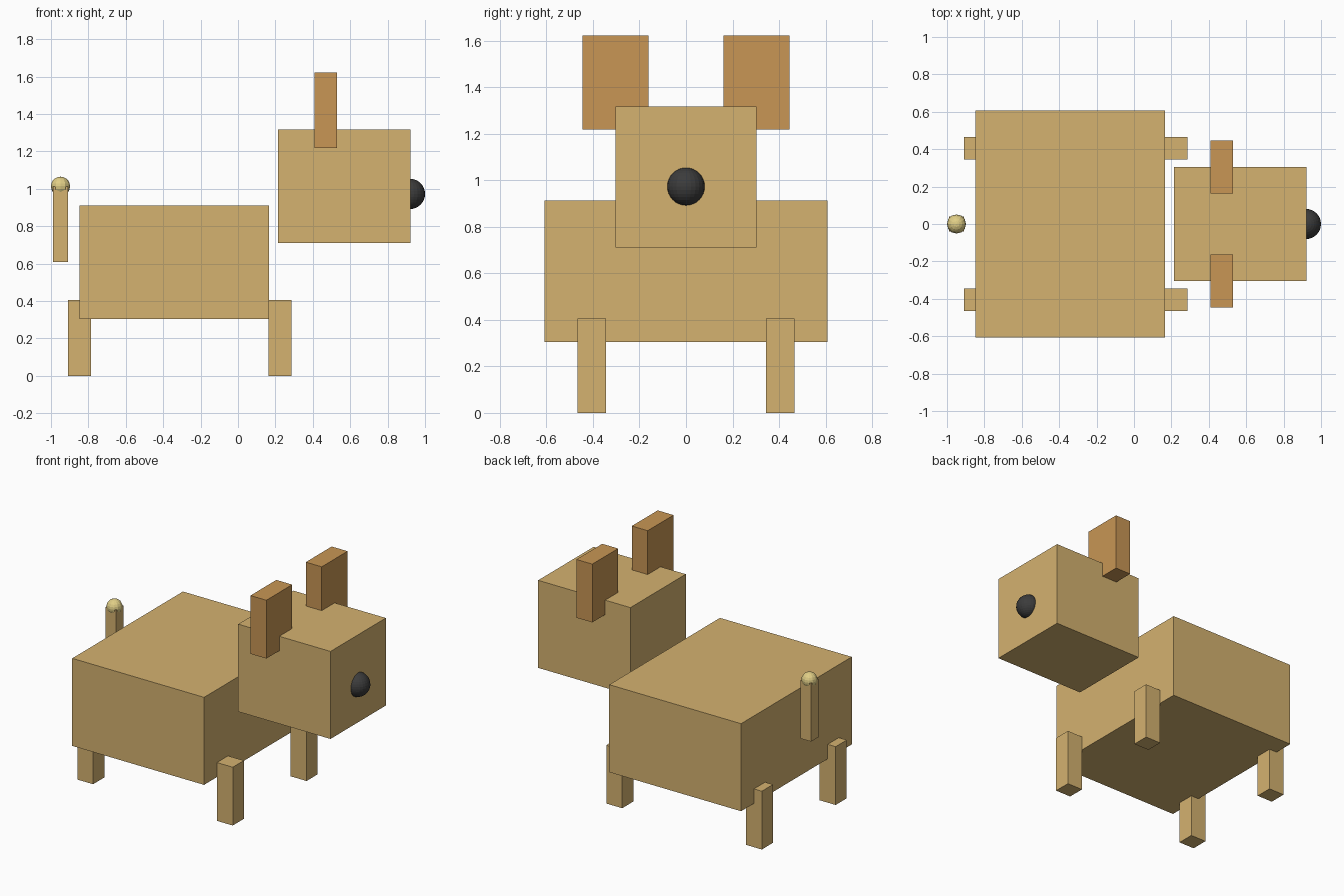
import bpy

if "Cube" in bpy.data.objects:
    bpy.data.objects.remove(bpy.data.objects["Cube"])


def material(name, rgb):
    m = bpy.data.materials.new(name)
    m.diffuse_color = (*rgb, 1)
    m.use_nodes = True
    m.node_tree.nodes["Principled BSDF"].inputs["Base Color"].default_value = m.diffuse_color
    return m


TAN = material("tan", (0.66, 0.445, 0.162))
BROWN = material("brown", (0.58, 0.305, 0.09))
CREAM = material("cream", (0.75, 0.62, 0.24))
DARK = material("dark", (0.045, 0.045, 0.045))


def box(name, centre, size, mat):
    bpy.ops.mesh.primitive_cube_add(size=1, location=centre)
    o = bpy.context.object
    o.name = name
    o.scale = size
    bpy.ops.object.transform_apply(location=False, rotation=False, scale=True)
    o.data.materials.append(mat)
    return o


def ball(name, centre, radius, segments, rings, mat):
    bpy.ops.mesh.primitive_uv_sphere_add(
        segments=segments, ring_count=rings, radius=radius, location=centre)
    o = bpy.context.object
    o.name = name
    o.data.materials.append(mat)
    return o


# Body and head
box("body", (-0.342, 0, 0.608), (1.013, 1.215, 0.608), TAN)
box("head", (0.569, 0, 1.014), (0.709, 0.608, 0.608), TAN)

# Nose, half sunk into the front of the head
ball("nose", (0.919, 0, 0.973), 0.081, 24, 16, DARK)

# Ears and legs, mirrored across the middle
for side, y in (("left", 1), ("right", -1)):
    box(f"{side}_ear", (0.469, y * 0.304, 1.42), (0.122, 0.284, 0.405), BROWN)
    for end, x in (("front", 0.225), ("back", -0.848)):
        box(f"{end}_{side}_leg", (x, y * 0.405, 0.2025), (0.122, 0.122, 0.405), TAN)

# Tail with a round tip
box("tail", (-0.949, 0, 0.811), (0.081, 0.081, 0.405), TAN)
ball("tail_tip", (-0.949, 0, 1.014), 0.051, 12, 10, CREAM)
